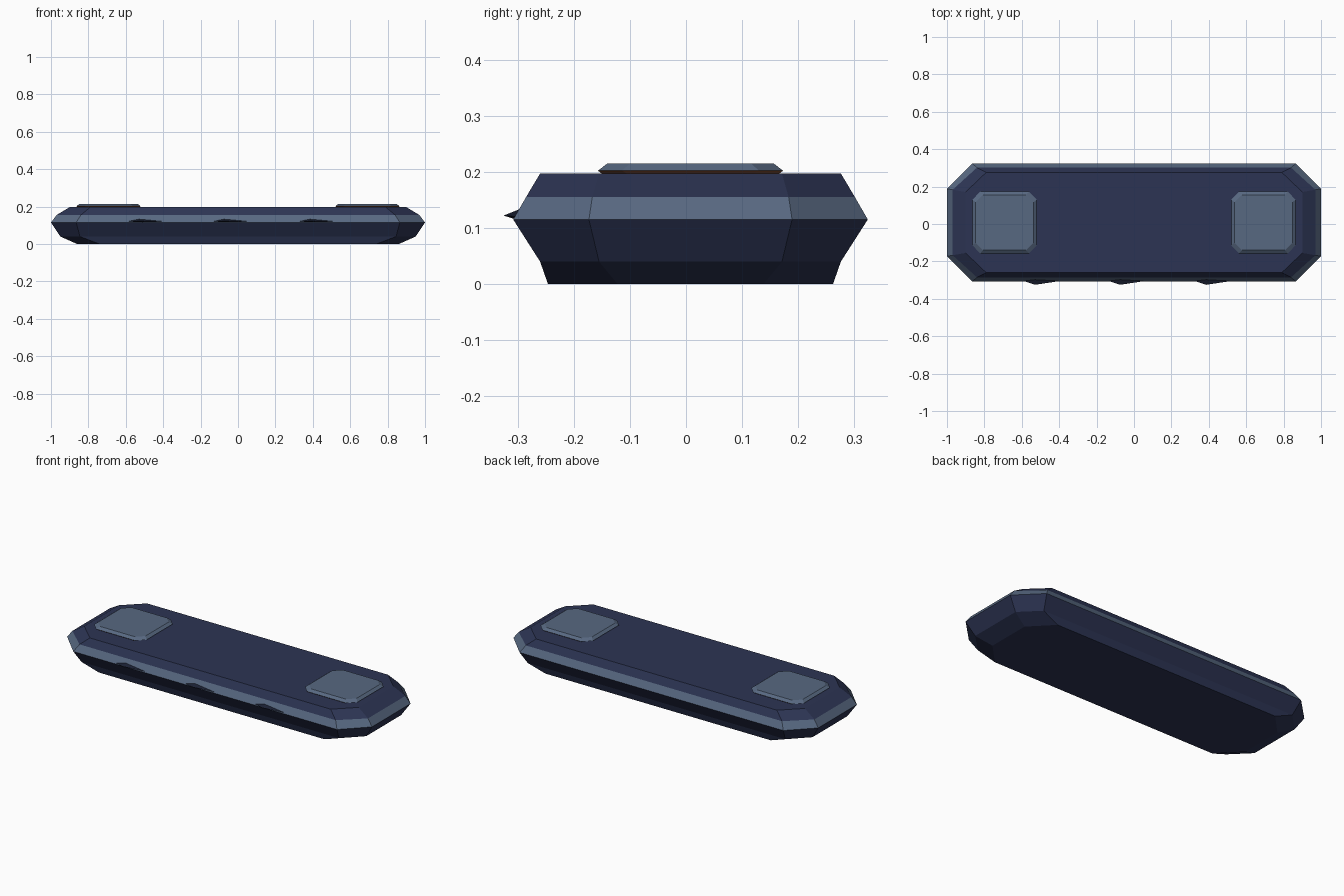
import bpy, bmesh

cube = bpy.data.objects.get("Cube")
if cube:
    bpy.data.objects.remove(cube, do_unlink=True)


def material(name, rgb):
    linear = [(c / 255) ** 2.2 for c in rgb] + [1]
    mat = bpy.data.materials.new(name)
    mat.use_nodes = True
    mat.diffuse_color = linear
    mat.node_tree.nodes["Principled BSDF"].inputs["Base Color"].default_value = linear
    return mat


navy = material("navy", (48, 55, 84))
slate = material("slate", (88, 104, 128))
copper = material("copper", (130, 78, 50))
dark = material("dark_navy", (32, 37, 54))


def octagon(hx, hy, cx, cy):
    """Rectangle with cut corners: half sizes and start of each cut."""
    return [(hx, -cy), (hx, cy), (cx, hy), (-cx, hy),
            (-hx, cy), (-hx, -cy), (-cx, -hy), (cx, -hy)]


def loft(name, rings, centre, mats, band_mats, cap_mats):
    """Stack octagons (z, hx, hy, cx, cy) and skin them band by band."""
    bm = bmesh.new()
    loops = [[bm.verts.new((x, y, r[0])) for x, y in octagon(*r[1:])] for r in rings]
    for low, high, index in zip(loops, loops[1:], band_mats):
        for i in range(8):
            j = (i + 1) % 8
            bm.faces.new((low[i], low[j], high[j], high[i])).material_index = index
    bm.faces.new(loops[0][::-1]).material_index = cap_mats[0]
    bm.faces.new(loops[-1]).material_index = cap_mats[1]
    return finish(name, bm, mats, centre)


def finish(name, bm, mats, location):
    bmesh.ops.recalc_face_normals(bm, faces=bm.faces)
    mesh = bpy.data.meshes.new(name)
    bm.to_mesh(mesh)
    bm.free()
    for m in mats:
        mesh.materials.append(m)
    obj = bpy.data.objects.new(name, mesh)
    obj.location = location
    bpy.context.collection.objects.link(obj)
    return obj


# Faceted slab body with a pale band above its widest line
body_rings = [
    (0.0, 0.86, 0.254, 0.74, 0.13),
    (0.04, 0.95, 0.268, 0.845, 0.163),
    (0.115, 1.0, 0.316, 0.865, 0.181),
    (0.155, 0.97, 0.293, 0.84, 0.175),
    (0.197, 0.90, 0.268, 0.79, 0.163),
]
loft("body", body_rings, (0, 0.008, 0), [navy, slate], [0, 0, 1, 0], [0, 0])

# Two raised pads with a copper underside
pad_rings = [
    (0.196, 0.163, 0.157, 0.115, 0.112),
    (0.202, 0.172, 0.165, 0.13, 0.122),
    (0.215, 0.155, 0.148, 0.115, 0.108),
]
for side, x in (("left", 0.692), ("right", -0.692)):
    loft(side + "_pad", pad_rings, (x, 0.008, 0), [slate, copper], [1, 0], [1, 0])

# Three thin pointed fins along the front edge
for label, x in (("right", -0.53), ("middle", -0.075), ("left", 0.385)):
    bm = bmesh.new()
    for p in ((-0.08, -0.298, 0.12), (0, -0.295, 0.134), (0.18, -0.298, 0.12),
              (0.03, -0.3, 0.114), (0, -0.325, 0.122)):
        bm.verts.new(p)
    bmesh.ops.convex_hull(bm, input=bm.verts)
    finish(label + "_fin", bm, [dark], (x, 0, 0))
